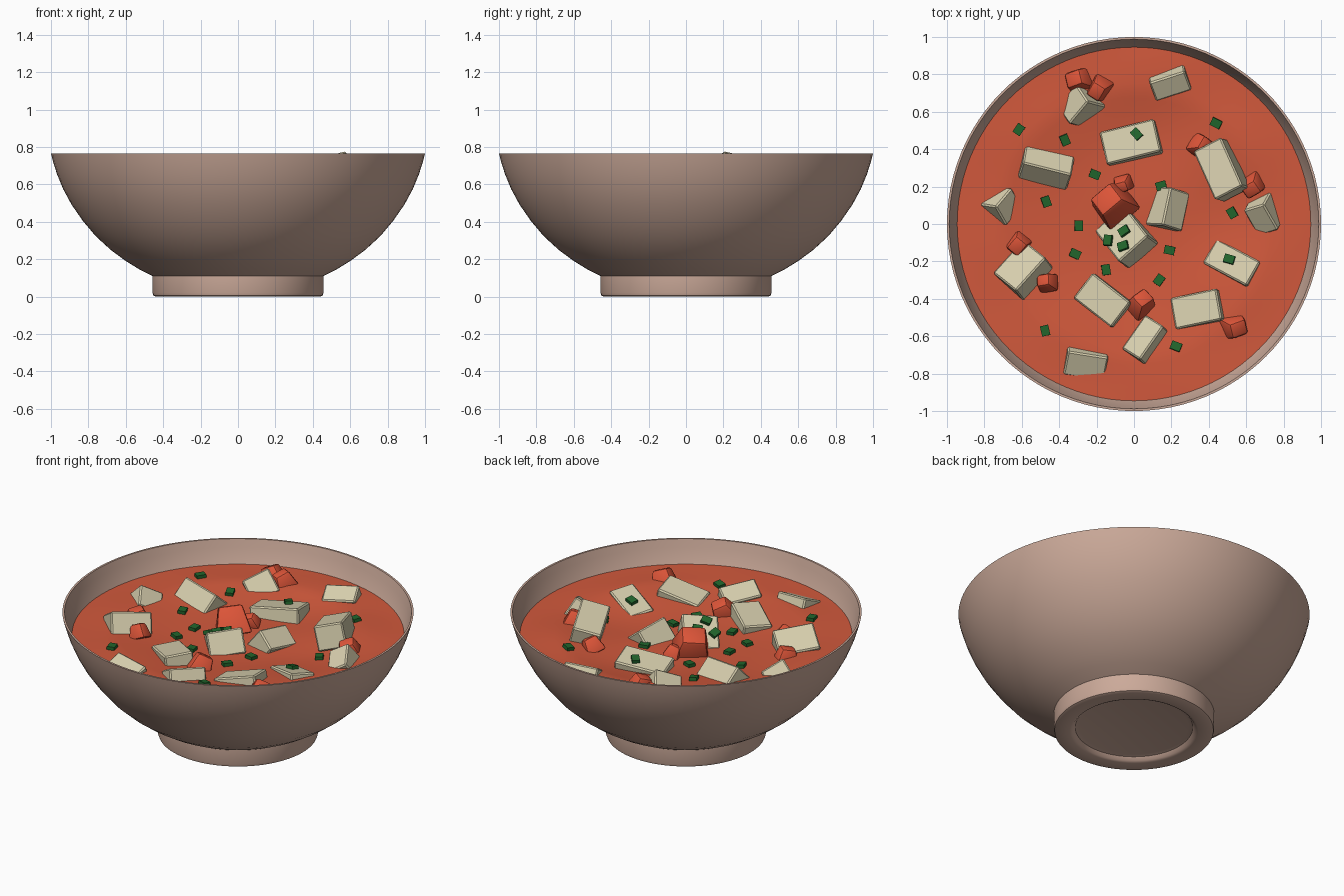
import bpy, bmesh, math, random
from mathutils import Matrix, Euler, Vector
from mathutils.bvhtree import BVHTree

if "Cube" in bpy.data.objects:
    bpy.data.objects.remove(bpy.data.objects["Cube"])

random.seed(4)


def mat(name, rgb):
    m = bpy.data.materials.new(name)
    m.diffuse_color = (*rgb, 1)
    m.use_nodes = True
    m.node_tree.nodes["Principled BSDF"].inputs["Base Color"].default_value = m.diffuse_color
    return m


CLAY = mat("clay", (0.60, 0.40, 0.32))
BROTH = mat("broth_red", (0.64, 0.10, 0.045))
CREAM = mat("tofu_cream", (0.68, 0.62, 0.42))
RED = mat("tomato_red", (0.72, 0.09, 0.04))
GREEN = mat("onion_green", (0.015, 0.13, 0.025))


def make(name, bm, material, smooth=None):
    bmesh.ops.recalc_face_normals(bm, faces=bm.faces)
    me = bpy.data.meshes.new(name)
    bm.to_mesh(me)
    bm.free()
    ob = bpy.data.objects.new(name, me)
    bpy.context.collection.objects.link(ob)
    me.materials.append(material)
    if smooth is not None:
        bpy.ops.object.select_all(action='DESELECT')
        ob.select_set(True)
        bpy.context.view_layer.objects.active = ob
        bpy.ops.object.shade_smooth_by_angle(angle=math.radians(smooth))
    return ob


# Bowl: foot recess, foot ring, outer wall, rim, thin inner wall
profile = [(0, 0.03), (0.31, 0.03), (0.335, 0.024), (0.35, 0.006), (0.365, 0),
           (0.44, 0), (0.452, 0.005), (0.457, 0.02), (0.457, 0.11),
           (0.53, 0.147), (0.60, 0.19), (0.68, 0.249), (0.76, 0.322), (0.83, 0.405),
           (0.89, 0.492), (0.935, 0.575), (0.968, 0.655), (0.99, 0.725), (1.0, 0.765),
           (0.988, 0.765), (0.975, 0.718), (0.948, 0.63), (0.90, 0.54), (0.84, 0.45),
           (0.74, 0.34), (0.62, 0.25), (0.45, 0.16), (0, 0.13)]
bm = bmesh.new()
vs = [bm.verts.new((r, 0, z)) for r, z in profile]
es = [bm.edges.new(p) for p in zip(vs, vs[1:])]
bmesh.ops.spin(bm, geom=vs + es, cent=(0, 0, 0), axis=(0, 0, 1), angle=2 * math.pi, steps=96)
bmesh.ops.remove_doubles(bm, verts=bm.verts, dist=1e-4)
make("bowl", bm, CLAY, 35)


# Broth: gently dished, rippled disc
def broth_z(x, y):
    r = math.hypot(x, y)
    fade = max(0, 1 - (r / 0.95) ** 4)
    wave = math.sin(6 * x + 1) * math.cos(7 * y) + 0.6 * math.sin(9 * y - 4 * x)
    return 0.575 + 0.05 * min(1, (r / 0.72) ** 2) + 0.008 * wave * fade


bm = bmesh.new()
rings, segs = 24, 72
vs = [bm.verts.new((r, 0, 0)) for r in [0.952 * i / rings for i in range(rings + 1)]]
es = [bm.edges.new(p) for p in zip(vs, vs[1:])]
bmesh.ops.spin(bm, geom=vs + es, cent=(0, 0, 0), axis=(0, 0, 1), angle=2 * math.pi, steps=segs)
bmesh.ops.remove_doubles(bm, verts=bm.verts, dist=1e-4)
for v in bm.verts:
    v.co.z = broth_z(v.co.x, v.co.y)
broth = make("broth", bm, BROTH, 60)


def chunk(name, x, y, top, size, rot, material, taper=1.0, bevel=0.008, steps=1):
    """Bevelled block centred at x, y whose highest corner sits at top."""
    bm = bmesh.new()
    bmesh.ops.create_cube(bm, size=1)
    for v in bm.verts:
        if v.co.z > 0:
            v.co.x *= taper
            v.co.y *= taper
        v.co = Vector([a * b for a, b in zip(v.co, size)])
    bmesh.ops.bevel(bm, geom=bm.edges[:], offset=bevel, segments=steps, affect='EDGES', profile=0.5)
    R = Euler([math.radians(a) for a in rot]).to_matrix().to_4x4()
    bmesh.ops.transform(bm, matrix=R, verts=bm.verts)
    dz = top - max(v.co.z for v in bm.verts)
    bmesh.ops.translate(bm, vec=(x, y, dz), verts=bm.verts)
    return make(name, bm, material, 30 if steps > 1 else None)


# Tofu: x, y, top, length, width, roll, pitch, yaw
tofu = [
    (-0.01, 0.43, 0.67, 0.30, 0.18, -10, -6, 14), (0.47, 0.29, 0.775, 0.29, 0.17, 14, -12, -66),
    (-0.47, 0.31, 0.70, 0.27, 0.17, -42, 5, -14), (-0.28, 0.63, 0.72, 0.17, 0.14, -38, -22, 50),
    (0.19, 0.77, 0.69, 0.20, 0.12, 28, -5, 18), (-0.72, 0.10, 0.70, 0.15, 0.14, 38, 28, 50),
    (0.18, 0.08, 0.69, 0.21, 0.14, 38, 8, 78), (-0.04, -0.07, 0.71, 0.24, 0.21, 8, -28, -52),
    (-0.59, -0.25, 0.73, 0.24, 0.18, -30, 6, 48), (-0.16, -0.41, 0.67, 0.26, 0.17, 4, -9, -38),
    (0.35, -0.46, 0.68, 0.26, 0.17, -8, -14, 12), (0.53, -0.22, 0.66, 0.27, 0.15, -8, -12, -28),
    (0.07, -0.63, 0.69, 0.22, 0.13, -28, 6, 55), (-0.26, -0.73, 0.68, 0.22, 0.14, 24, 6, -9),
    (0.70, 0.06, 0.71, 0.17, 0.13, 32, 22, -60)]
solids = [broth]
for i, (x, y, t, l, w, rx, ry, rz) in enumerate(tofu):
    solids.append(chunk(f"tofu_{i + 1}", x, y, t, (l, w, 0.15), (rx, ry, rz), CREAM))

# Tomato pieces: x, y, top, size, yaw
tomato = [(-0.30, 0.77, 0.69, 0.14, 20), (-0.19, 0.72, 0.70, 0.13, 60), (-0.12, 0.11, 0.74, 0.21, 40),
          (0.36, 0.42, 0.68, 0.12, 60), (0.63, 0.20, 0.69, 0.13, 30), (-0.62, -0.11, 0.67, 0.13, 50),
          (-0.47, -0.31, 0.69, 0.11, 10), (0.04, -0.42, 0.68, 0.14, 35), (0.54, -0.55, 0.69, 0.14, 20),
          (-0.06, 0.21, 0.66, 0.10, 15)]
for i, (x, y, t, s, yaw) in enumerate(tomato):
    rot = (random.uniform(-30, 30), random.uniform(-30, 30), yaw)
    solids.append(chunk(f"tomato_{i + 1}", x, y, t, (s, s * 0.9, s * 0.8), rot, RED, 0.65, 0.014, 2))

# Green onion bits, dropped onto whatever lies beneath
trees = []
for ob in solids:
    bm = bmesh.new()
    bm.from_mesh(ob.data)
    trees.append(BVHTree.FromBMesh(bm))
    bm.free()
onion = [(-0.615, 0.505), (-0.37, 0.45), (0.015, 0.48), (0.44, 0.54), (-0.21, 0.265), (0.145, 0.205),
         (-0.47, 0.12), (0.525, 0.06), (-0.295, -0.01), (-0.05, -0.04), (-0.135, -0.09), (-0.055, -0.12),
         (0.19, -0.14), (-0.315, -0.16), (-0.15, -0.245), (0.135, -0.30), (0.51, -0.19), (-0.475, -0.57),
         (0.225, -0.655)]
for i, (x, y) in enumerate(onion):
    hits = [t.ray_cast(Vector((x, y, 2)), Vector((0, 0, -1))) for t in trees]
    loc, nrm = max((h[:2] for h in hits if h[0]), key=lambda h: h[0].z)
    if nrm.z < 0:
        nrm = -nrm
    bm = bmesh.new()
    bmesh.ops.create_cube(bm, size=1)
    M = (Matrix.Translation(loc + nrm * 0.008) @ Vector((0, 0, 1)).rotation_difference(nrm).to_matrix().to_4x4()
         @ Matrix.Rotation(random.uniform(0, 3.14), 4, 'Z') @ Matrix.Diagonal((0.056, 0.045, 0.024, 1)))
    bmesh.ops.transform(bm, matrix=M, verts=bm.verts)
    make(f"onion_bit_{i + 1}", bm, GREEN)
